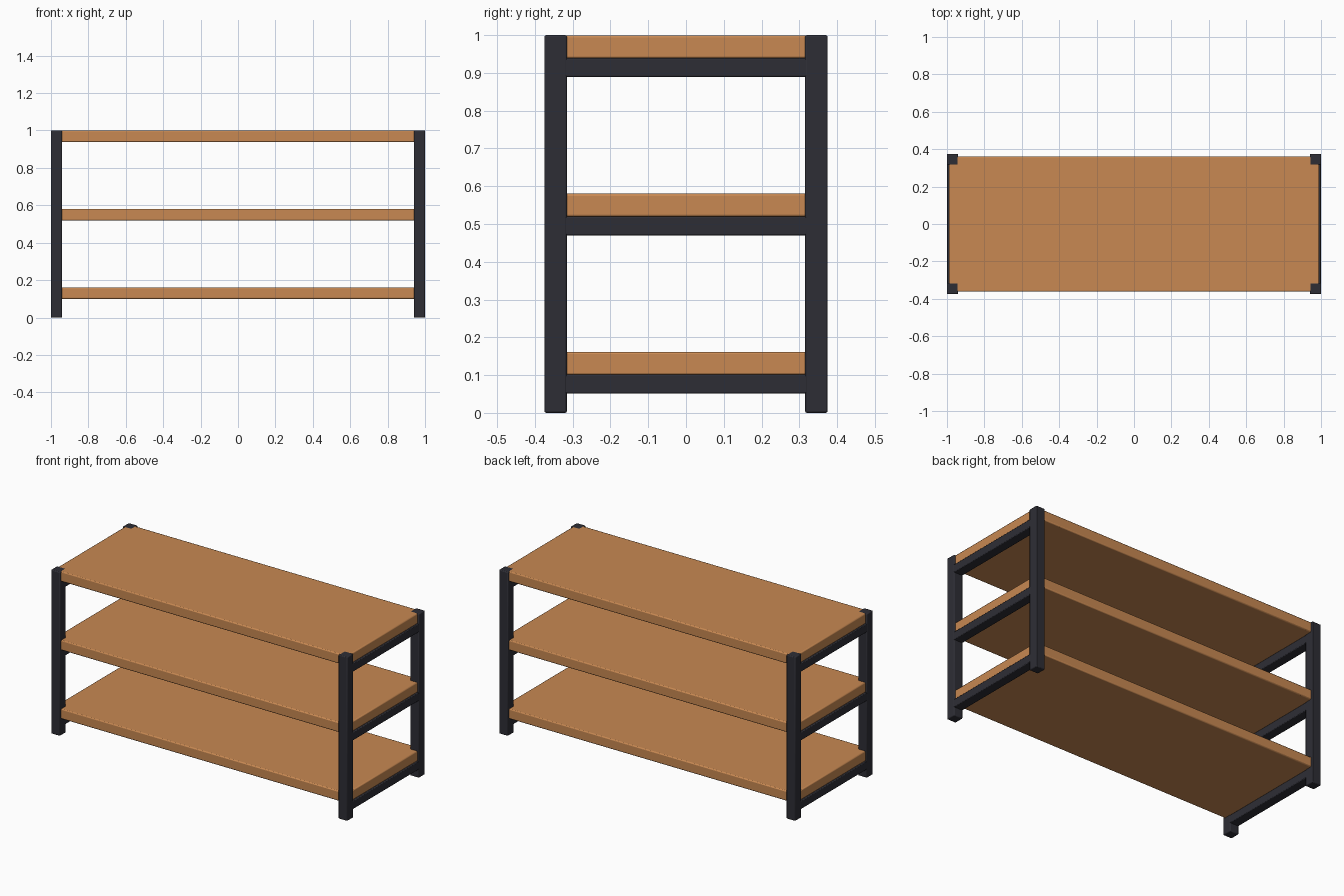
import bpy

if "Cube" in bpy.data.objects:
    bpy.data.objects.remove(bpy.data.objects["Cube"])


def material(name, rgb):
    m = bpy.data.materials.new(name)
    m.diffuse_color = (*rgb, 1)
    m.use_nodes = True
    m.node_tree.nodes["Principled BSDF"].inputs["Base Color"].default_value = m.diffuse_color
    return m


wood = material("warm_wood", (0.58, 0.25, 0.085))
metal = material("dark_metal", (0.027, 0.027, 0.036))


def box(name, lo, hi, mat, bevel, segments=2):
    """Bevelled box between two opposite corners."""
    bpy.ops.mesh.primitive_cube_add(
        size=1, location=[(a + b) / 2 for a, b in zip(lo, hi)])
    ob = bpy.context.object
    ob.name = name
    ob.scale = [b - a for a, b in zip(lo, hi)]
    bpy.ops.object.transform_apply(location=False, rotation=False, scale=True)
    ob.data.materials.append(mat)
    mod = ob.modifiers.new("soft_edges", 'BEVEL')
    mod.width = bevel
    mod.segments = segments
    bpy.ops.object.shade_smooth_by_angle()
    return ob


POST = 0.06
X, Y = 1.0, 0.375
levels = {"lower": 0.10, "middle": 0.519, "upper": 0.938}

# corner posts
for sx, side in ((-1, "left"), (1, "right")):
    for sy, end in ((-1, "front"), (1, "back")):
        cx, cy, h = sx * (X - POST / 2), sy * (Y - POST / 2), POST / 2
        box(f"{end}_{side}_post", (cx - h, cy - h, 0), (cx + h, cy + h, 1),
            metal, 0.005)

# shelves, each resting on a pair of end rails
for level, z in levels.items():
    box(f"{level}_shelf", (-0.99, -0.362, z), (0.99, 0.362, z + 0.0615),
        wood, 0.006)
    for sx, side in ((-1, "left"), (1, "right")):
        cx = sx * (X - POST / 2)
        box(f"{level}_{side}_rail", (cx - 0.029, -0.345, z - 0.049),
            (cx + 0.029, 0.345, z + 0.001), metal, 0.004)
